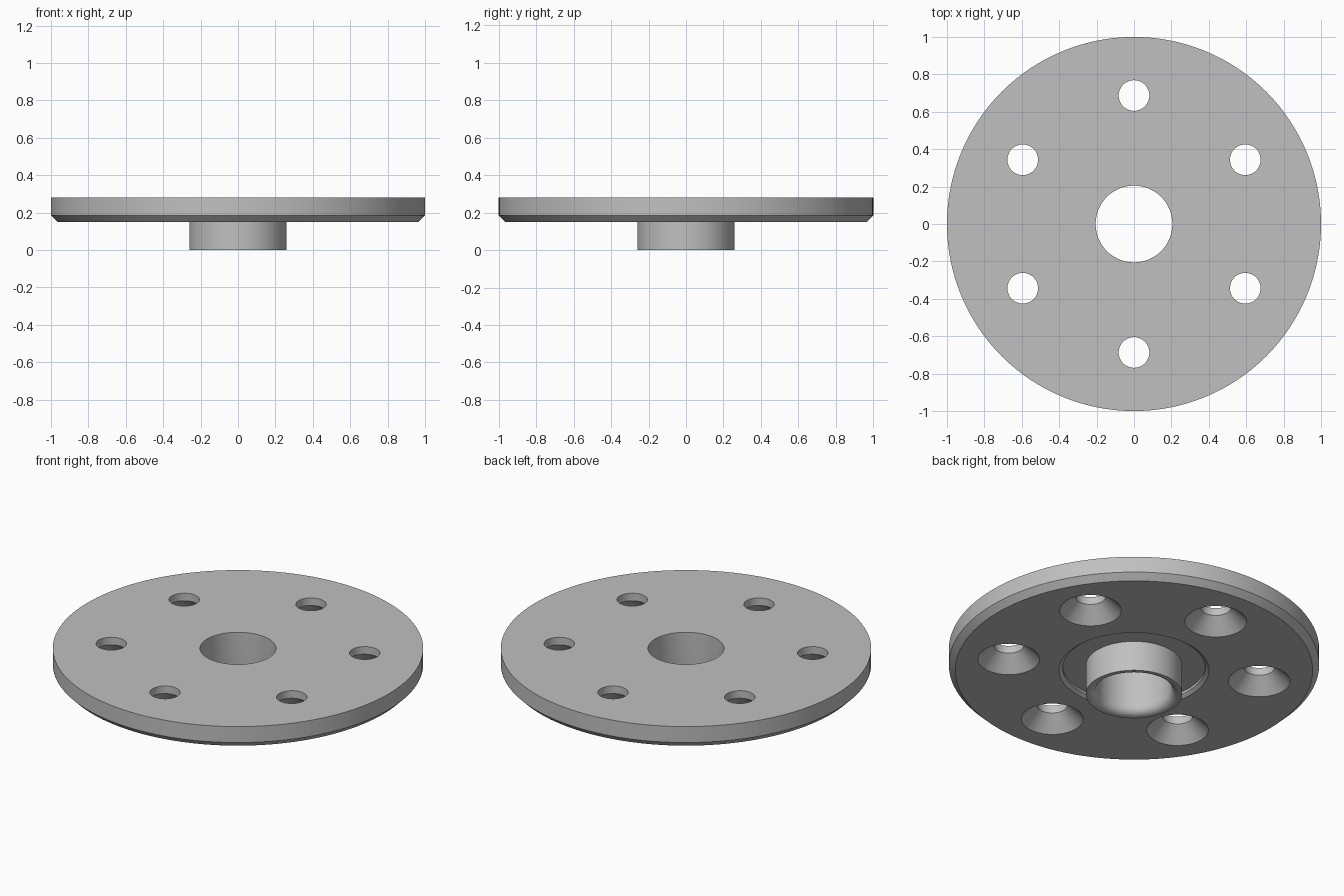
import bpy
import bmesh
from math import sin, cos, pi, radians

if "Cube" in bpy.data.objects:
    bpy.data.objects.remove(bpy.data.objects["Cube"], do_unlink=True)

# Single grey metal
GREY = (0.53, 0.53, 0.53, 1)
metal = bpy.data.materials.new("grey_metal")
metal.use_nodes = True
metal.diffuse_color = GREY
metal.node_tree.nodes["Principled BSDF"].inputs["Base Color"].default_value = GREY


def lathe(name, profile, segments, location=(0, 0, 0)):
    """Revolve a closed (radius, height) outline around the z axis."""
    bm = bmesh.new()
    verts = [bm.verts.new((r, 0, z)) for r, z in profile]
    edges = [bm.edges.new((v, verts[i - 1])) for i, v in enumerate(verts)]
    bmesh.ops.spin(bm, geom=verts + edges, cent=(0, 0, 0), axis=(0, 0, 1),
                   angle=2 * pi, steps=segments, use_duplicate=False)
    bmesh.ops.remove_doubles(bm, verts=bm.verts, dist=1e-5)
    bmesh.ops.dissolve_degenerate(bm, edges=bm.edges, dist=1e-6)
    # The edges lying on the axis leave no faces behind
    bmesh.ops.delete(bm, geom=[e for e in bm.edges if not e.link_faces], context='EDGES')
    bmesh.ops.recalc_face_normals(bm, faces=bm.faces)
    mesh = bpy.data.meshes.new(name)
    bm.to_mesh(mesh)
    bm.free()
    mesh.materials.append(metal)
    obj = bpy.data.objects.new(name, mesh)
    obj.location = location
    bpy.context.collection.objects.link(obj)
    return obj


TOP, UNDER, FLOOR = 0.28, 0.15, 0.18
BORE, HUB, FILLET = 0.205, 0.26, 0.045

# Disc with chamfered rim, recessed underside, hub and rounded bore mouth
outline = [(BORE, TOP), (1, TOP), (1, UNDER + 0.035), (0.965, UNDER),
           (0.405, UNDER), (0.385, UNDER + 0.015), (0.385, FLOOR),
           (HUB, FLOOR), (HUB, 0)]
for i in range(9):
    a = i / 8 * pi / 2
    outline.append((BORE + FILLET * (1 - sin(a)), FILLET * (1 - cos(a))))
disc = lathe("flanged_disc", outline, 128)

# Six through holes, countersunk from below
HOLE, NECK = 0.082, 0.235
cone_drop = 0.135
drill = [(0, TOP + 0.1), (HOLE, TOP + 0.1), (HOLE, NECK),
         (HOLE + cone_drop, NECK - cone_drop), (0, NECK - cone_drop)]
bpy.context.view_layer.objects.active = disc
disc.select_set(True)
for i in range(6):
    a = pi / 2 + i * pi / 3
    cutter = lathe("hole_cutter", drill, 48, (0.687 * cos(a), 0.687 * sin(a), 0))
    cutter.hide_render = True
    mod = disc.modifiers.new("hole", 'BOOLEAN')
    mod.operation = 'DIFFERENCE'
    mod.solver = 'EXACT'
    mod.object = cutter
    bpy.ops.object.modifier_apply(modifier=mod.name)
    bpy.data.objects.remove(cutter, do_unlink=True)

bpy.ops.object.select_all(action='DESELECT')
disc.select_set(True)
bpy.ops.object.shade_smooth_by_angle(angle=radians(30))
